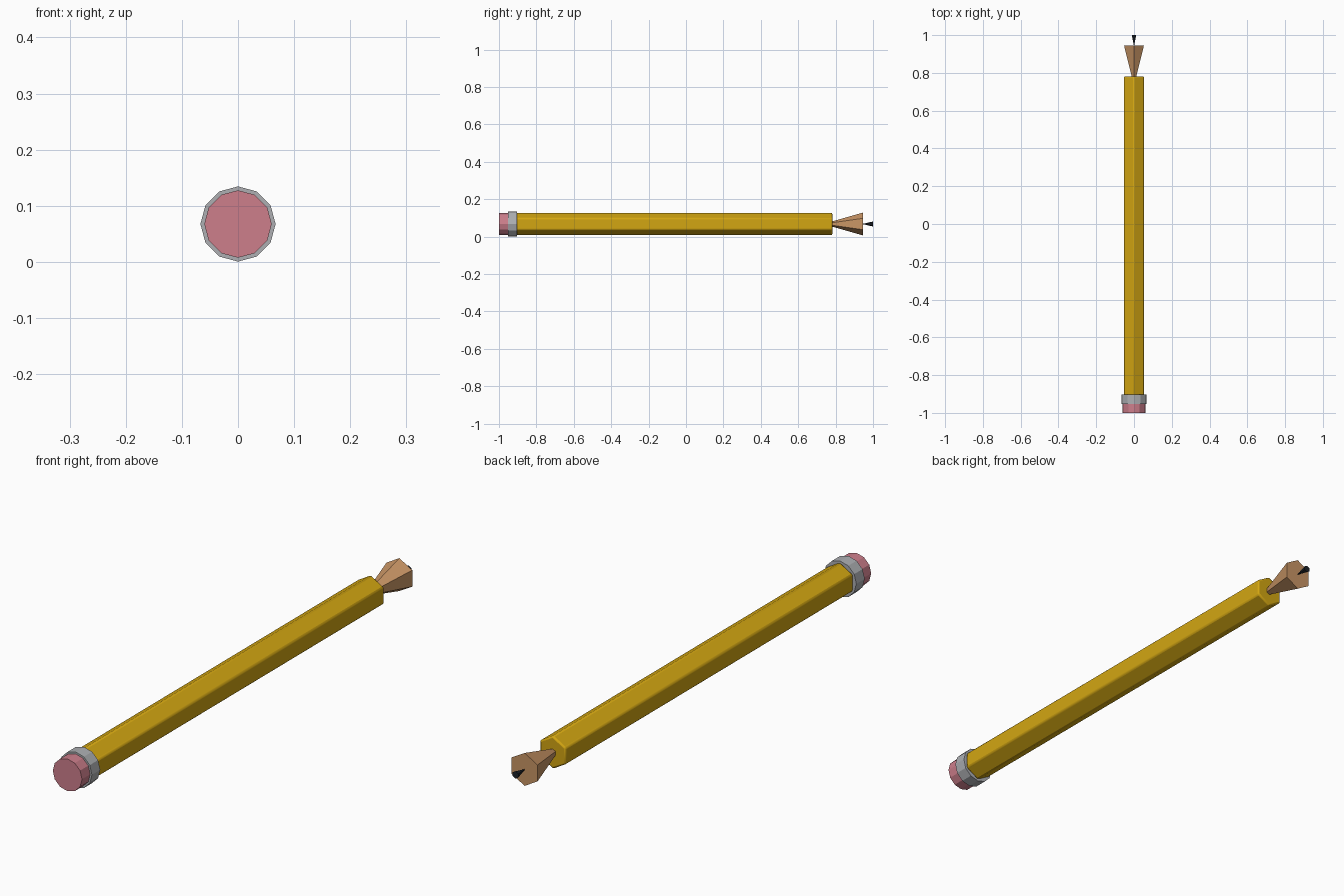
import bpy, bmesh, math

if "Cube" in bpy.data.objects:
    bpy.data.objects.remove(bpy.data.objects["Cube"])

CZ = 0.0675  # height of the pencil axis


def material(name, rgb):
    m = bpy.data.materials.new(name)
    m.diffuse_color = (*rgb, 1.0)
    m.use_nodes = True
    m.node_tree.nodes["Principled BSDF"].inputs["Base Color"].default_value = m.diffuse_color
    return m


def tube(name, mat, sides, y0, r0, y1, r1):
    """Closed prism or frustum along y, with a corner pointing up."""
    bm = bmesh.new()
    rings = []
    for y, r in ((y0, r0), (y1, r1)):
        rings.append([bm.verts.new((r * math.sin(2 * math.pi * i / sides), y,
                                    CZ + r * math.cos(2 * math.pi * i / sides)))
                      for i in range(sides)])
    a, b = rings
    for i in range(sides):
        j = (i + 1) % sides
        bm.faces.new((a[i], a[j], b[j], b[i]))
    bm.faces.new(a)
    bm.faces.new(b)
    bmesh.ops.remove_doubles(bm, verts=bm.verts, dist=1e-5)
    bmesh.ops.recalc_face_normals(bm, faces=bm.faces)
    me = bpy.data.meshes.new(name)
    bm.to_mesh(me)
    bm.free()
    me.materials.append(mat)
    ob = bpy.data.objects.new(name, me)
    bpy.context.collection.objects.link(ob)
    return ob


yellow = material("yellow paint", (0.65, 0.38, 0.006))
metal = material("grey metal", (0.42, 0.43, 0.45))
pink = material("pink rubber", (0.61, 0.21, 0.26))
wood = material("bare wood", (0.58, 0.30, 0.13))
graphite = material("dark graphite", (0.012, 0.015, 0.02))

# Hexagonal painted shaft with softened edges
shaft = tube("shaft", yellow, 6, -0.905, 0.061, 0.782, 0.061)
bevel = shaft.modifiers.new("soft edges", "BEVEL")
bevel.width = 0.006
bevel.segments = 2
bpy.context.view_layer.objects.active = shaft
shaft.select_set(True)
bpy.ops.object.shade_smooth_by_angle(angle=math.radians(35))

# Twelve-sided ferrule and eraser
tube("ferrule", metal, 12, -0.952, 0.067, -0.903, 0.067)
tube("eraser", pink, 12, -1.0, 0.06, -0.94, 0.06)

# Flaring wood cone and lead, both widest at the far end
tube("wood_cone", wood, 6, 0.78, 0.0135, 0.946, 0.061)
tube("lead", graphite, 6, 0.946, 0.001, 1.0, 0.0135)
